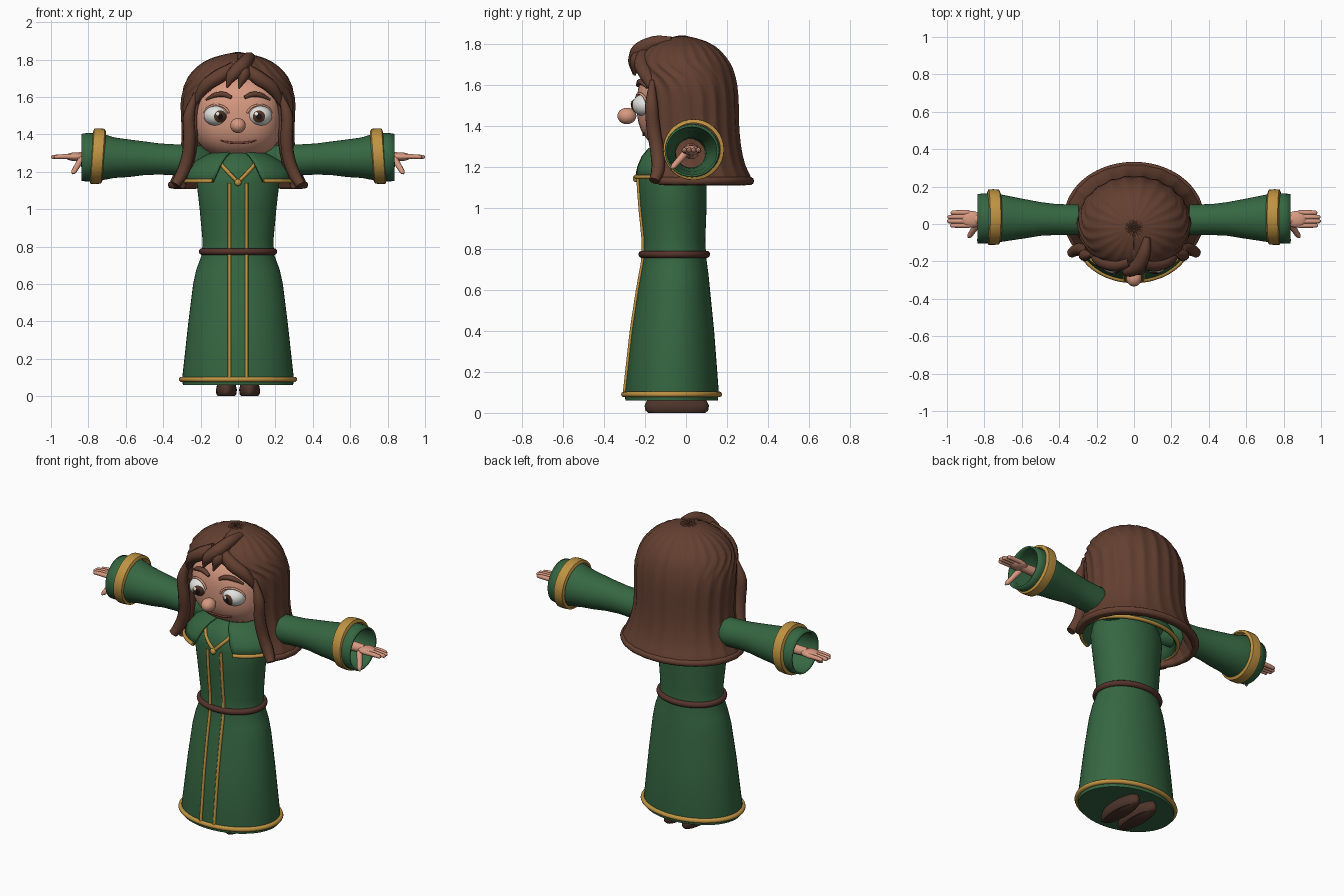
import bpy, bmesh, math
from mathutils import Vector

if "Cube" in bpy.data.objects:
    bpy.data.objects.remove(bpy.data.objects["Cube"])

def material(name, r, g, b):
    m = bpy.data.materials.new(name)
    m.diffuse_color = (r, g, b, 1)
    m.use_nodes = True
    m.node_tree.nodes["Principled BSDF"].inputs["Base Color"].default_value = m.diffuse_color
    return m

GREEN = material("green_cloth", 0.036, 0.135, 0.054)
GOLD = material("gold_trim", 0.52, 0.29, 0.055)
HAIR = material("brown_hair", 0.125, 0.05, 0.03)
SKIN = material("skin", 0.68, 0.32, 0.22)
LEATHER = material("belt_leather", 0.09, 0.033, 0.024)
SHOE = material("shoe_brown", 0.075, 0.035, 0.024)
WHITE = material("eye_white", 0.75, 0.75, 0.73)
IRIS = material("iris_brown", 0.09, 0.035, 0.018)
DARK = material("pupil_dark", 0.012, 0.008, 0.007)
LIP = material("mouth_line", 0.22, 0.06, 0.04)

def finish(ob, mat, angle=50):
    ob.data.materials.append(mat)
    bpy.ops.object.select_all(action='DESELECT')
    ob.select_set(True)
    bpy.context.view_layer.objects.active = ob
    bpy.ops.object.shade_smooth_by_angle(angle=math.radians(angle))
    return ob

def sheet(name, rows, mat, wrap=True, cap=False, thick=0, sub=0):
    """Skin a surface through rows of points."""
    bm = bmesh.new()
    vs = [[bm.verts.new(p) for p in row] for row in rows]
    n = len(rows[0])
    for a, b in zip(vs, vs[1:]):
        for i in range(n if wrap else n - 1):
            j = (i + 1) % n
            bm.faces.new((a[i], a[j], b[j], b[i]))
    if cap:
        bm.faces.new(vs[0][::-1])
        bm.faces.new(vs[-1])
    bmesh.ops.recalc_face_normals(bm, faces=bm.faces)
    me = bpy.data.meshes.new(name)
    bm.to_mesh(me)
    bm.free()
    ob = bpy.data.objects.new(name, me)
    bpy.context.collection.objects.link(ob)
    finish(ob, mat)
    if sub:
        ob.modifiers.new("smooth", 'SUBSURF').levels = sub
        ob.modifiers["smooth"].render_levels = sub
    if thick:
        s = ob.modifiers.new("thickness", 'SOLIDIFY')
        s.thickness, s.offset = abs(thick), (1 if thick > 0 else -1)
    return ob

def tube(name, pts, radius, mat, cyclic=False, scale=None):
    """Round strand along a path; radius is a number or one per point."""
    cu = bpy.data.curves.new(name, 'CURVE')
    cu.dimensions, cu.bevel_depth, cu.bevel_resolution = '3D', 1, 3
    cu.use_fill_caps, cu.resolution_u = True, 5
    sp = cu.splines.new('BEZIER')
    sp.bezier_points.add(len(pts) - 1)
    sp.use_cyclic_u = cyclic
    for i, (bp, p) in enumerate(zip(sp.bezier_points, pts)):
        bp.co = p
        bp.radius = radius[i] if isinstance(radius, (list, tuple)) else radius
        bp.handle_left_type = bp.handle_right_type = 'AUTO'
    tmp = bpy.data.objects.new(name + "_path", cu)
    bpy.context.collection.objects.link(tmp)
    me = bpy.data.meshes.new_from_object(tmp.evaluated_get(bpy.context.evaluated_depsgraph_get()))
    bpy.data.objects.remove(tmp)
    ob = bpy.data.objects.new(name, me)
    bpy.context.collection.objects.link(ob)
    return finish(ob, mat)

def ball(name, loc, size, mat, rot=(0, 0, 0)):
    bpy.ops.mesh.primitive_uv_sphere_add(segments=28, ring_count=16, location=loc, rotation=rot)
    ob = bpy.context.object
    ob.name, ob.scale = name, size
    return finish(ob, mat)

def lerp(table, z):
    for a, b in zip(table, table[1:]):
        if z <= b[0]:
            t = max(0, (z - a[0]) / (b[0] - a[0]))
            return [p + (q - p) * t for p, q in zip(a, b)]
    return list(table[-1])

def arc(z, rx, ry, cy, a0=0, n=48, bump=0):
    """Points round an ellipse; a0 is the half opening at the front."""
    out = []
    for i in range(n):
        a = i * 2 * math.pi / n if a0 == 0 else a0 + (2 * math.pi - 2 * a0) * i / (n - 1)
        k = 1 - bump * abs(math.cos(a * 11))
        out.append((rx * k * math.sin(a), cy - ry * k * math.cos(a), z))
    return out

# Robe: z, half width, half depth, centre y
ROBE = [(0.06, .295, .225, -.07), (0.1, .298, .23, -.07), (0.4, .265, .202, -.065), (0.6, .24, .177, -.06),
        (0.68, .222, .166, -.057), (0.76, .192, .154, -.056), (0.84, .19, .152, -.058), (1.0, .205, .163, -.063),
        (1.15, .222, .168, -.068), (1.21, .21, .16, -.068), (1.26, .16, .135, -.062), (1.32, .08, .08, -.04)]
sheet("robe", [arc(*r) for r in ROBE], GREEN, cap=True)
tube("hem_trim", arc(.09, .302, .232, -.07, n=32), .014, GOLD, cyclic=True)
tube("belt", arc(.773, .192, .157, -.057, n=32), .018, LEATHER, cyclic=True)

def robe_front(x, z):
    _, rx, ry, cy = lerp(ROBE, z)
    return (x, cy - ry * math.sqrt(1 - (x / rx) ** 2) - .002, z)

for s, side in ((-1, "left"), (1, "right")):
    tube(f"front_stripe_{side}", [robe_front(s * .046, .1 + i * .08) for i in range(14)], .009, GOLD)
    tube(f"collar_trim_{side}", [robe_front(s * x, z) for x, z in ((.0, 1.145), (.05, 1.195), (.085, 1.235), (.1, 1.265))], .01, GOLD)
ball("clasp", (0, -.245, 1.142), (.018, .014, .018), GOLD)

# Shoulder cape, open at the front
CAPE = [(1.145, .3, .228, -.04, .47), (1.2, .285, .215, -.04, .4), (1.25, .24, .19, -.04, .38), (1.29, .17, .16, -.035, .38), (1.33, .06, .08, -.02, .38)]
sheet("shoulder_cape", [arc(*r) for r in CAPE], GREEN, wrap=False, thick=-.012)
tube("cape_trim", arc(1.15, .3, .229, -.04, .47, n=32), .011, GOLD)

# Head, boxier than a sphere
def face_width(z):
    return max(0, 1 - abs((z - 1.5) / .23) ** 2.5) ** .4

def face_y(x, z):
    w = face_width(z)
    return -.24 * w * max(0, 1 - abs(x / (.245 * w)) ** 2.5) ** .4

rows = []
for i in range(25):
    z = 1.5 - .2298 * math.cos(math.pi * i / 24)
    w, ring = face_width(z), []
    for j in range(48):
        c, s = math.cos(j * math.pi / 24), math.sin(j * math.pi / 24)
        ring.append((.245 * w * math.copysign(abs(c) ** .8, c), .24 * w * math.copysign(abs(s) ** .8, s), z))
    rows.append(ring)
sheet("head", rows, SKIN, cap=True)
ball("nose", (0, -.288, 1.447), (.041, .046, .04), SKIN)
tube("mouth", [(x, face_y(x, z) - .001, z) for x, z in ((-.095, 1.367), (-.06, 1.358), (0, 1.354), (.06, 1.358), (.098, 1.367))],
     [.003, .006, .006, .006, .003], LIP)

# Eyes with thin curved plates for iris, pupil and highlight
def eye_plate(name, ex, cx, cz, r, off, mat):
    def pt(rad, a):
        x, z = cx + rad * math.cos(a), cz + rad * math.sin(a)
        q = 1 - ((x - ex) / .068) ** 2 - ((z - 1.5) / .056) ** 2
        return (x, -.195 - .068 * math.sqrt(max(0, q)) - off, z)
    sheet(name, [[pt(r * k, i * math.pi / 12) for i in range(24)] for k in (1, .7, .35, .02)], mat)

for s, side, ix in ((-1, "left", -.095), (1, "right", .112)):
    ex = s * .115
    ball(f"eye_{side}", (ex, -.195, 1.5), (.068, .068, .056), WHITE)
    eye_plate(f"iris_{side}", ex, ix, 1.495, .033, .003, IRIS)
    eye_plate(f"pupil_{side}", ex, ix, 1.495, .016, .005, DARK)
    eye_plate(f"highlight_{side}", ex, ix - .014, 1.51, .009, .007, WHITE)
    lid = []
    for i in range(7):
        a = math.pi * (.08 + .84 * i / 6)
        x, z = ex + .068 * math.cos(a), 1.5 + .057 * math.sin(a)
        lid.append((x, face_y(x, z) - .006, z))
    tube(f"upper_lid_{side}", lid, .006, SKIN)
    brow = ((.035, 1.597), (.075, 1.613), (.12, 1.61), (.172, 1.585))
    tube(f"eyebrow_{side}", [(s * x, face_y(x, z) - .008, z) for x, z in brow], [.009, .015, .014, .005], HAIR)

# Hair shell: z, half width, half depth, centre y, front opening, strand depth
HAIR_ROWS = [(1.115, .372, .297, .03, .98, .01), (1.15, .366, .293, .03, .96, .015), (1.2, .337, .266, .025, .94, .02),
             (1.3, .308, .25, .02, .92, .025), (1.4, .302, .25, .012, .9, .03), (1.5, .308, .255, .008, .88, .035),
             (1.6, .314, .255, .002, .82, .04), (1.66, .298, .25, -.01, .52, .04), (1.7, .28, .242, -.015, .08, .04),
             (1.765, .226, .2, -.02, .01, .05), (1.815, .145, .13, -.02, .01, .05), (1.84, .01, .01, -.02, .01, 0)]
sheet("hair", [arc(z, rx, ry, cy, a, 111, b) for z, rx, ry, cy, a, b in HAIR_ROWS], HAIR, wrap=False, thick=-.035, sub=1)
tube("hair_rim", arc(1.13, .355, .282, .03, .98, n=32), .02, HAIR)

# Fringe locks
tube("fringe_swoop", [(.07, -.07, 1.815), (.055, -.15, 1.805), (.02, -.225, 1.765), (-.03, -.25, 1.715), (-.06, -.255, 1.65)],
     [.02, .034, .04, .034, .006], HAIR)
tube("fringe_middle", [(.03, -.2, 1.77), (.03, -.24, 1.72), (.005, -.25, 1.645)], [.03, .035, .005], HAIR)
tube("fringe_left", [(-.02, -.2, 1.76), (-.1, -.215, 1.71), (-.17, -.2, 1.66), (-.235, -.155, 1.56)], [.03, .04, .036, .012], HAIR)
tube("fringe_right", [(.03, -.2, 1.76), (.11, -.215, 1.7), (.18, -.195, 1.65), (.238, -.15, 1.55)], [.03, .04, .036, .012], HAIR)

# Sleeves: x, centre y, half depth, centre z, half height
SLEEVE = [(.15, .02, .08, 1.26, .08), (.33, .022, .082, 1.263, .083), (.42, .024, .083, 1.268, .083), (.5, .027, .09, 1.272, .09),
          (.58, .028, .104, 1.272, .1), (.66, .03, .118, 1.275, .108), (.74, .032, .132, 1.28, .128), (.8, .03, .134, 1.278, .13),
          (.838, .028, .132, 1.276, .126)]

def ring_x(s, x, cy, ry, cz, rz, tilt=0):
    return [(s * (x - tilt * math.sin(a)), cy + ry * math.cos(a), cz + rz * math.sin(a))
            for a in (i * math.pi / 18 for i in range(36))]

for s, side in ((-1, "left"), (1, "right")):
    sheet(f"sleeve_{side}", [ring_x(s, *r) for r in SLEEVE], GREEN, thick=-.01)
    band = [(.715, .13), (.722, .146), (.75, .149), (.778, .148), (.785, .13)]
    sheet(f"cuff_band_{side}", [ring_x(s, x, .037, r, 1.283, r, .01) for x, r in band], GOLD)
    # Arm, palm, fingers and thumb
    tube(f"forearm_{side}", [(s * .5, .025, 1.275), (s * .7, .025, 1.278), (s * .85, .025, 1.28)], [.04, .032, .026], SKIN)
    ball(f"palm_{side}", (s * .87, .025, 1.28), (.055, .045, .023), SKIN)
    for k in range(4):
        y = -.008 + k * .023
        tip = (.985, 1.0, .998, .98)[k]
        tube(f"finger_{k + 1}_{side}", [(s * .88, y, 1.28), (s * .94, y, 1.281), (s * (tip - .008), y, 1.279), (s * tip, y, 1.279)],
             [.014, .013, .011, .004], SKIN)
    tube(f"thumb_{side}", [(s * .835, .0, 1.27), (s * .86, -.035, 1.23), (s * .878, -.062, 1.2), (s * .885, -.072, 1.19)],
         [.018, .016, .014, .005], SKIN)
    # Side lock framing the face
    lock = [(.225, -.165, 1.62), (.262, -.168, 1.5), (.26, -.158, 1.38), (.272, -.14, 1.27), (.305, -.138, 1.18), (.335, -.155, 1.13)]
    tube(f"side_lock_{side}", [(s * x, y, z) for x, y, z in lock], [.012, .032, .034, .034, .033, .026], HAIR)
    # Shoe
    shoe = [(0, .045, .14), (.012, .054, .153), (.035, .056, .157), (.06, .05, .145), (.08, .035, .1)]
    sheet(f"shoe_{side}", [[(x + s * .062, y, z) for x, y, z in arc(z, rx, ry, -.045, n=28)] for z, rx, ry in shoe], SHOE, cap=True)
